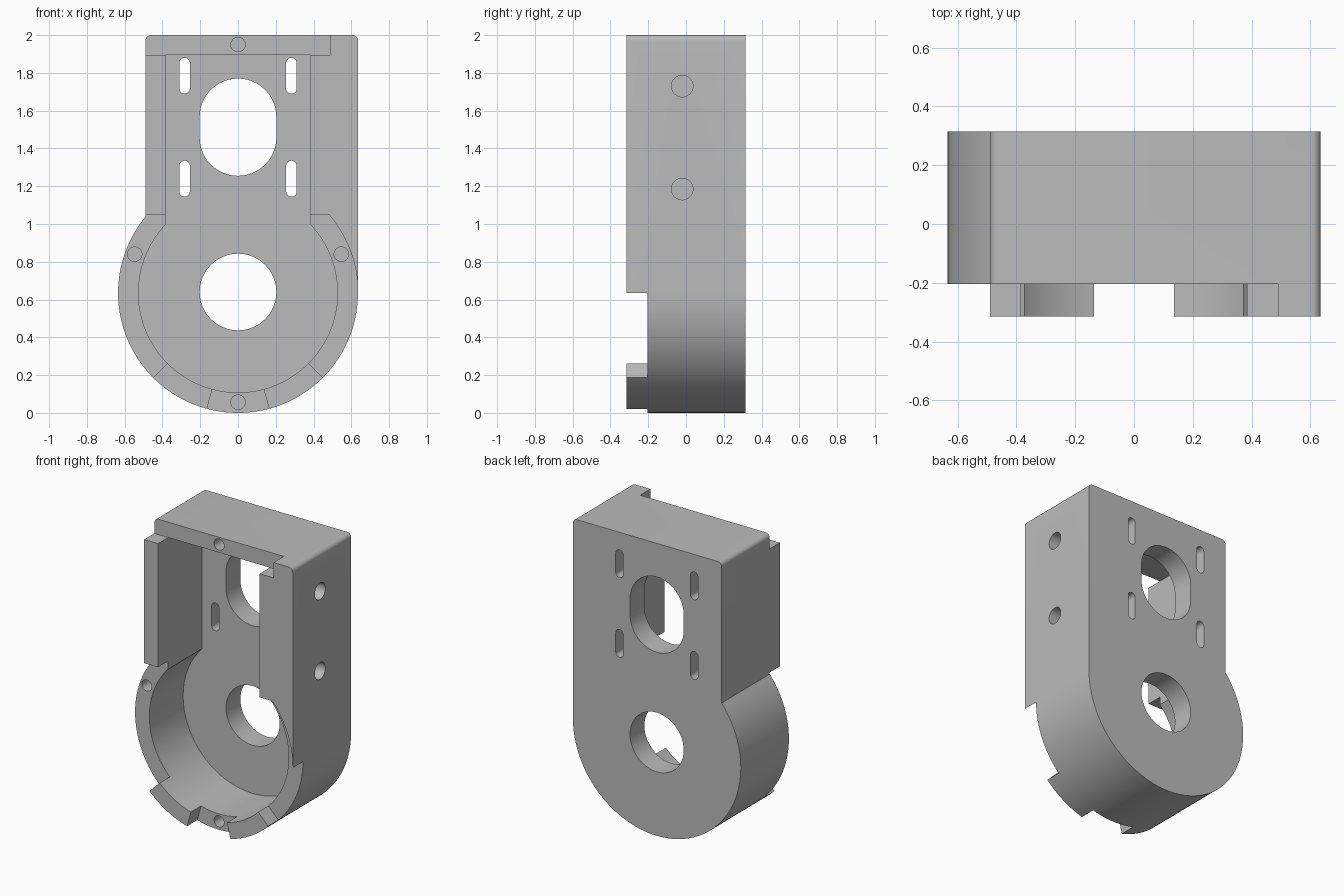
import bpy, bmesh
from math import sin, cos, radians, acos, degrees
from mathutils import Vector

if "Cube" in bpy.data.objects:
    bpy.data.objects.remove(bpy.data.objects["Cube"])

FRONT, RECESS, FLOOR, BACK = -0.315, -0.205, 0.16, 0.315
R, R_IN = 0.635, 0.527           # outer and inner radius of the round end
CZ = 0.635                       # height of its centre
LEFT, RAIL, TOP, LID = -0.49, 0.385, 2.0, 1.895


def arc(cx, cz, r, a0, a1, steps):
    """Points (x, z) on an arc, angles in degrees."""
    angles = [radians(a0 + (a1 - a0) * i / steps) for i in range(steps + 1)]
    return [(cx + r * cos(a), cz + r * sin(a)) for a in angles]


def prism(name, outline, y0, y1):
    """Extrude an (x, z) outline from y0 to y1."""
    bm = bmesh.new()
    face = bm.faces.new([bm.verts.new((x, y0, z)) for x, z in outline])
    side = bmesh.ops.extrude_face_region(bm, geom=[face])
    verts = [v for v in side["geom"] if isinstance(v, bmesh.types.BMVert)]
    bmesh.ops.translate(bm, vec=Vector((0, y1 - y0, 0)), verts=verts)
    bmesh.ops.recalc_face_normals(bm, faces=bm.faces)
    mesh = bpy.data.meshes.new(name)
    bm.to_mesh(mesh)
    bm.free()
    obj = bpy.data.objects.new(name, mesh)
    bpy.context.collection.objects.link(obj)
    return obj


def cut(target, cutter):
    """Subtract the cutter from the target and discard it."""
    bpy.context.view_layer.objects.active = target
    mod = target.modifiers.new("cut", 'BOOLEAN')
    mod.operation, mod.solver, mod.object = 'DIFFERENCE', 'EXACT', cutter
    bpy.ops.object.modifier_apply(modifier=mod.name)
    bpy.data.objects.remove(cutter)


def slot(x, z0, z1, r):
    """Upright slot outline; a circle when z0 equals z1."""
    if z0 == z1:
        return arc(x, z0, r, 0, 360, 48)[:-1]
    return arc(x, z1, r, 0, 180, 24) + arc(x, z0, r, 180, 360, 24)


# Housing body: round end below, square end with softened corners above
join = degrees(acos(LEFT / R))
bevel = 0.03
body_outline = (arc(0, CZ, R, join, 360, 96)
                + arc(R - bevel, TOP - bevel, bevel, 0, 90, 8)
                + arc(LEFT + bevel, TOP - bevel, bevel, 90, 180, 8))
housing = prism("housing", body_outline, FRONT, BACK)

# Keyhole shaped cavity, open at the front
mouth = degrees(acos(RAIL / R_IN))
cavity = arc(0, CZ, R_IN, 180 - mouth, 360 + mouth, 96) + [(RAIL, LID), (-RAIL, LID)]
cut(housing, prism("cavity", cavity, FRONT - 0.1, FLOOR))

# Recessed front rim: top edge, both flanks and bottom, leaving two lugs
ledge = 1.05
centre = [(0, CZ)]
recesses = [
    [(-0.8, LID), (-LEFT, LID), (-LEFT, 2.2), (-0.8, 2.2)],
    centre + [(-0.3, ledge), (-0.8, ledge)] + arc(0, CZ, 0.8, 165, 225, 8),
    centre + arc(0, CZ, 0.8, -45, 0, 8) + arc(0, CZ, R, 0, 40.8, 20) + [(0.3, ledge)],
    centre + arc(0, CZ, 0.8, 255, 285, 6),
]
for outline in recesses:
    cut(housing, prism("recess", outline, FRONT - 0.1, RECESS))

# Openings through the back plate
cut(housing, prism("shaft_hole", slot(0, 0.64, 0.64, 0.203), 0, 0.5))
cut(housing, prism("window", slot(0, 1.458, 1.567, 0.203), 0, 0.5))
for x in (-0.283, 0.283):
    for z in (1.173, 1.718):
        cut(housing, prism("mount_slot", slot(x, z, z + 0.134, 0.028), 0, 0.5))

# Blind screw holes in the front rim
for x, z in ((0, 1.95), (-0.547, 0.84), (0.547, 0.84), (0, 0.057)):
    cut(housing, prism("screw_hole", slot(x, z, z, 0.038), FRONT - 0.1, 0.05))

# Cross holes through the thick side wall
for z in (1.185, 1.73):
    bpy.ops.mesh.primitive_cylinder_add(vertices=48, radius=0.057, depth=0.5,
                                        location=(0.55, -0.02, z),
                                        rotation=(0, radians(90), 0))
    cut(housing, bpy.context.object)

# Plain grey finish
grey = bpy.data.materials.new("plain_grey")
grey.use_nodes = True
colour = (0.5, 0.5, 0.5, 1)
grey.diffuse_color = colour
grey.node_tree.nodes["Principled BSDF"].inputs["Base Color"].default_value = colour
housing.data.materials.clear()
housing.data.materials.append(grey)
for poly in housing.data.polygons:
    poly.material_index = 0

bpy.ops.object.select_all(action='DESELECT')
housing.select_set(True)
bpy.context.view_layer.objects.active = housing
bpy.ops.object.shade_smooth_by_angle(angle=radians(30))
